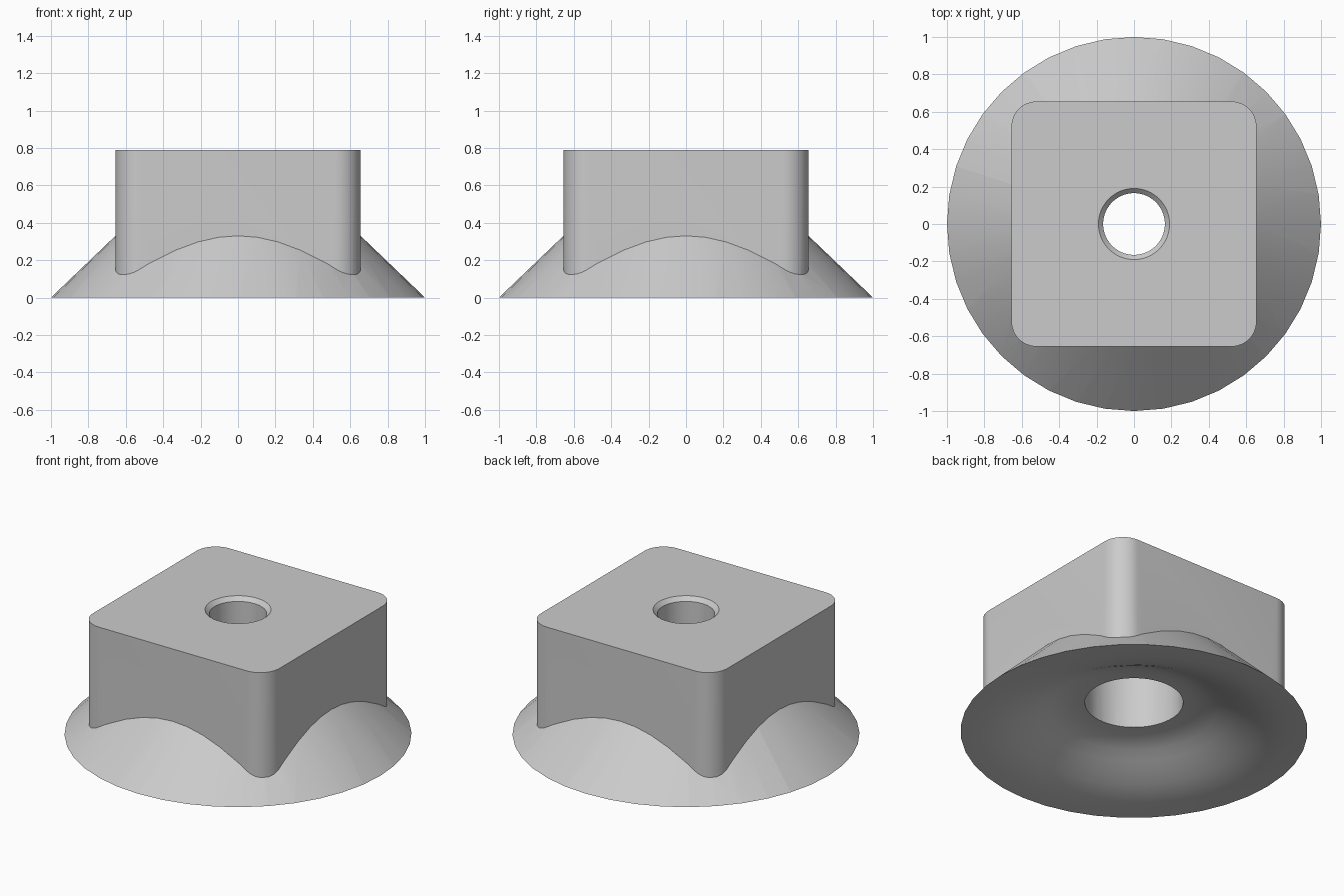
import bpy
import bmesh
from math import radians
from mathutils import Matrix, Vector

cube = bpy.data.objects.get("Cube")
if cube:
    bpy.data.objects.remove(cube, do_unlink=True)

# Single grey material
grey = bpy.data.materials.new("plain grey")
grey.use_nodes = True
colour = (0.6, 0.6, 0.6, 1)
grey.diffuse_color = colour
grey.node_tree.nodes["Principled BSDF"].inputs["Base Color"].default_value = colour


def add_object(name, bm):
    bmesh.ops.remove_doubles(bm, verts=bm.verts, dist=1e-5)
    bmesh.ops.recalc_face_normals(bm, faces=bm.faces)
    mesh = bpy.data.meshes.new(name)
    bm.to_mesh(mesh)
    bm.free()
    mesh.materials.append(grey)
    obj = bpy.data.objects.new(name, mesh)
    bpy.context.collection.objects.link(obj)
    return obj


def lathe(name, profile, steps):
    """Closed solid turned around z from (radius, height) points."""
    bm = bmesh.new()
    verts = [bm.verts.new((r, 0, z)) for r, z in profile]
    edges = [bm.edges.new(pair) for pair in zip(verts, verts[1:])]
    bmesh.ops.spin(bm, geom=verts + edges, cent=(0, 0, 0), axis=(0, 0, 1),
                   angle=radians(360), steps=steps, use_merge=True)
    return add_object(name, bm)


def rounded_block(name, half, radius, bottom, top, steps=12):
    """Upright square prism with rounded vertical corners."""
    bm = bmesh.new()
    ring = []
    for corner in range(4):
        centre = Matrix.Rotation(radians(90 * corner), 3, "Z") @ Vector((half - radius, half - radius, bottom))
        for i in range(steps + 1):
            turn = Matrix.Rotation(radians(90 * (corner + i / steps)), 3, "Z")
            ring.append(bm.verts.new(centre + turn @ Vector((radius, 0, 0))))
    base = bm.faces.new(ring)
    result = bmesh.ops.extrude_face_region(bm, geom=[base], use_keep_orig=True)
    moved = [v for v in result["geom"] if isinstance(v, bmesh.types.BMVert)]
    bmesh.ops.translate(bm, verts=moved, vec=(0, 0, top - bottom))
    return add_object(name, bm)


def combine(target, other, operation):
    mod = target.modifiers.new(operation.lower(), "BOOLEAN")
    mod.operation = operation
    mod.solver = "EXACT"
    mod.object = other
    bpy.context.view_layer.objects.active = target
    bpy.ops.object.modifier_apply(modifier=mod.name)
    bpy.data.objects.remove(other, do_unlink=True)


# Flared skirt and square head
body = lathe("flared_square_body", [(0, 0), (1, 0), (0.48, 0.498), (0, 0.498)], 40)
head = rounded_block("square_head", 0.655, 0.135, 0.06, 0.79)
combine(body, head, "UNION")

# Hollow underside: bell-shaped dish
dish = lathe("dish_cutter", [
    (0, -0.1), (1.05, -0.1), (1.05, -0.002), (0.992, 0.001), (0.88, 0.007), (0.78, 0.024),
    (0.7, 0.05), (0.62, 0.083), (0.55, 0.117), (0.48, 0.153), (0.42, 0.174),
    (0.35, 0.187), (0.27, 0.19), (0, 0.19)], 40)
combine(body, dish, "DIFFERENCE")

# Wide lower bore, narrow upper hole and chamfered mouth
bore = lathe("bore_cutter", [
    (0, 0.1), (0.283, 0.1), (0.283, 0.57), (0.165, 0.57),
    (0.165, 0.765), (0.2, 0.8), (0.2, 0.9), (0, 0.9)], 64)
combine(body, bore, "DIFFERENCE")

bpy.ops.object.select_all(action="DESELECT")
body.select_set(True)
bpy.context.view_layer.objects.active = body
bpy.ops.object.shade_smooth_by_angle(angle=radians(28))
